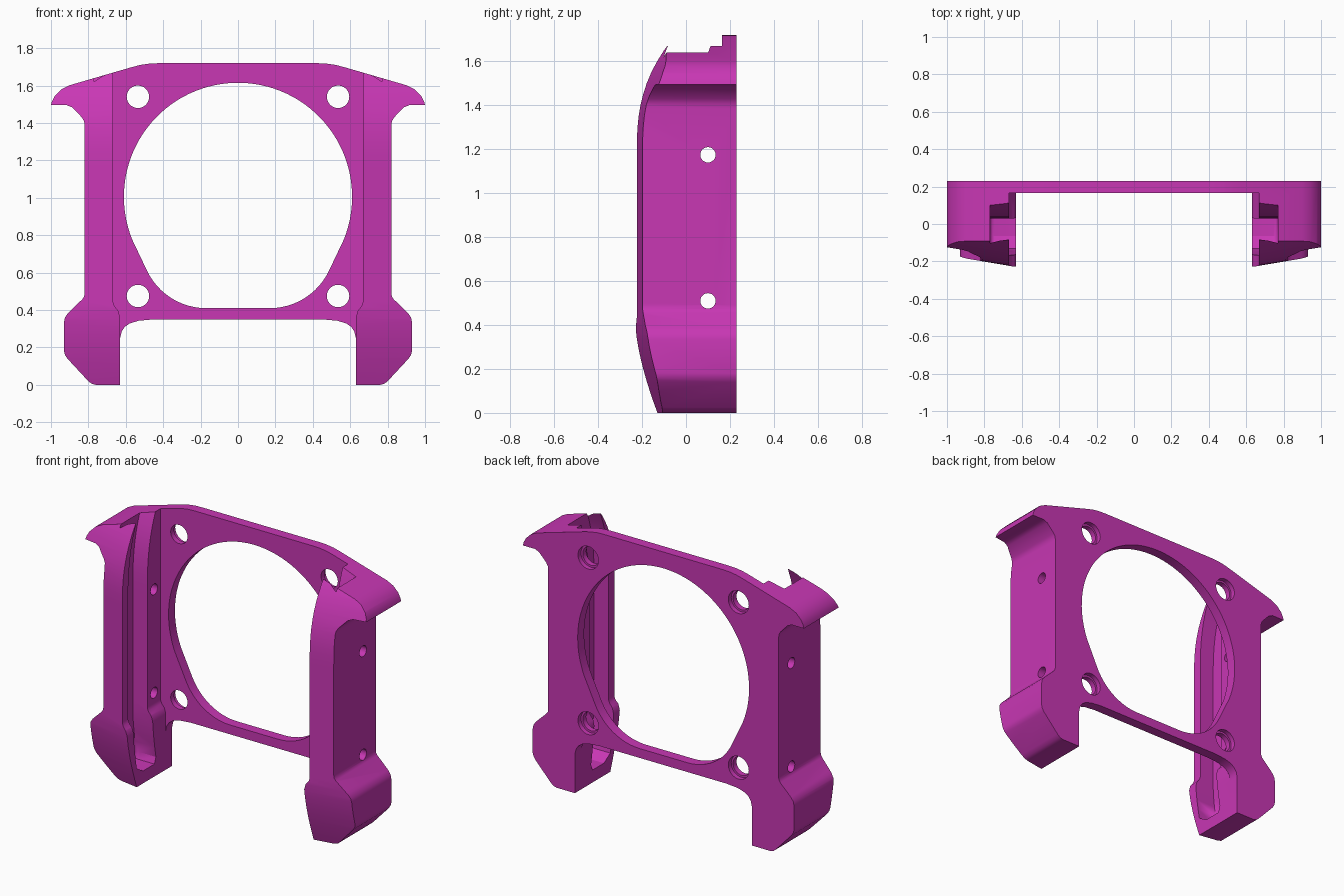
import bpy, bmesh
from math import sin, cos, radians

if "Cube" in bpy.data.objects:
    bpy.data.objects.remove(bpy.data.objects["Cube"])

BACK, PLATE_FRONT, WALL, LEG = 0.23, 0.165, 0.667, 0.63

magenta = bpy.data.materials.new("magenta_plastic")
magenta.use_nodes = True
colour = (0.578, 0.038, 0.456, 1)
magenta.diffuse_color = colour
magenta.node_tree.nodes["Principled BSDF"].inputs["Base Color"].default_value = colour


def prism(name, pts, lo, hi, place, bevel=0):
    """Extrude a 2D profile from lo to hi; place maps (u, v, depth) to xyz."""
    bm = bmesh.new()
    a = [bm.verts.new(place(u, v, lo)) for u, v in pts]
    b = [bm.verts.new(place(u, v, hi)) for u, v in pts]
    bm.faces.new(a)
    far = bm.faces.new(b[::-1])
    for i in range(len(pts)):
        j = (i + 1) % len(pts)
        bm.faces.new((a[i], b[i], b[j], a[j]))
    if bevel:
        bmesh.ops.bevel(bm, geom=list(far.edges), offset=bevel, segments=4,
                        profile=0.5, affect='EDGES')
    bmesh.ops.recalc_face_normals(bm, faces=bm.faces)
    mesh = bpy.data.meshes.new(name)
    bm.to_mesh(mesh)
    bm.free()
    mesh.materials.append(magenta)
    obj = bpy.data.objects.new(name, mesh)
    bpy.context.collection.objects.link(obj)
    return obj


def arc(cx, cz, r, start, end, n):
    return [(cx + r * cos(radians(start + (end - start) * i / n)),
             cz + r * sin(radians(start + (end - start) * i / n))) for i in range(n + 1)]


def both_sides(half):
    return half + [(-x, z) for x, z in reversed(half)]


def cut(cutter):
    cutter.hide_render = True
    mod = frame.modifiers.new(cutter.name, 'BOOLEAN')
    mod.operation = 'DIFFERENCE'
    mod.solver = 'EXACT'
    mod.object = cutter
    bpy.context.view_layer.objects.active = frame
    bpy.ops.object.modifier_apply(modifier=mod.name)
    bpy.data.objects.remove(cutter)


def front_curve(z):
    """Front edge of the arms, swept back at both ends."""
    top = max(0, (z - 1.2) / 0.46)
    low = max(0, (0.4 - z) / 0.4)
    return -0.23 + 0.13 * top ** 2.5 + 0.1 * low ** 1.5


def facing(x, z, y):
    return (x, y, z)


# Whole front silhouette, extruded through the full depth
outline = [(0.42, 1.72), (0.47, 1.718), (0.52, 1.711), (0.57, 1.698), (0.9, 1.602),
           (0.945, 1.58), (0.98, 1.545), (0.995, 1.515), (1, 1.495), (0.915, 1.495),
           (0.885, 1.483), (0.835, 1.43), (0.823, 1.41), (0.82, 1.385), (0.82, 0.49),
           (0.823, 0.472), (0.832, 0.458), (0.908, 0.385), (0.925, 0.36), (0.93, 0.335),
           (0.93, 0.18), (0.925, 0.16), (0.912, 0.14), (0.805, 0.025), (0.785, 0.007),
           (0.76, 0), (LEG, 0), (LEG, 0.25), (0.622, 0.285), (0.605, 0.31), (0.58, 0.328),
           (0.53, 0.343), (0.45, 0.35)]
frame = prism("fan_frame", both_sides(outline), -0.3, BACK, facing)

# Open space between the arms, in front of the back plate
gap = [(WALL, 1.9), (WALL, 0.44), (0.66, 0.42), (0.64, 0.395), (LEG, 0.36), (LEG, -0.1)]
cut(prism("gap_cutter", both_sides(gap), -0.5, PLATE_FRONT, facing))

# Large rounded opening, narrowed at the bottom
opening = arc(0.17, 0.76, 0.35, -90, -25, 12) + arc(0, 1.005, 0.61, -22, 89, 32)
cut(prism("opening_cutter", both_sides(opening), 0, 0.5, facing))

# Four screw holes, counterbored from behind
for x in (-0.535, 0.535):
    for z in (0.475, 1.54):
        cut(prism("screw_cutter", arc(x, z, 0.06, 0, 350, 35), 0.12, 0.5, facing))
        cut(prism("bore_cutter", arc(x, z, 0.073, 0, 350, 35), 0.2, 0.5, facing))

# Curved, angled arm fronts and inner channels
heights = [i * 0.05 - 0.05 for i in range(37)]
front = [(-0.6, -0.05), (-0.6, 1.75)] + [(front_curve(z), z) for z in reversed(heights)]


def channel_edge(base, z):
    return (base + 0.6 * (front_curve(z) + 0.23), z)


levels = [0.12 + i * 0.07 for i in range(25)]
channel = ([channel_edge(-0.165, z) for z in levels]
           + [channel_edge(0.03, z) for z in reversed(levels)]
           + [(0.05, 0.08), (-0.065, 0.08)])
for side in (1, -1):
    cut(prism("front_cutter", front, 0.5, 1.1,
              lambda y, z, x: (side * x, y + 0.17 * (x - LEG), z)))
    cut(prism("channel_cutter", channel, 0.5, 0.77,
              lambda y, z, x: (side * x, y, z), 0.025))

# Small cross holes through both arms
for z in (0.51, 1.175):
    cut(prism("cross_hole_cutter", arc(0.1, z, 0.035, 0, 345, 23), -1.2, 1.2,
              lambda y, h, x: (x, y, h)))

# Soft shading on the curves, crisp edges elsewhere
bpy.ops.object.select_all(action='DESELECT')
frame.select_set(True)
bpy.context.view_layer.objects.active = frame
bpy.ops.object.shade_smooth_by_angle(angle=radians(30))
